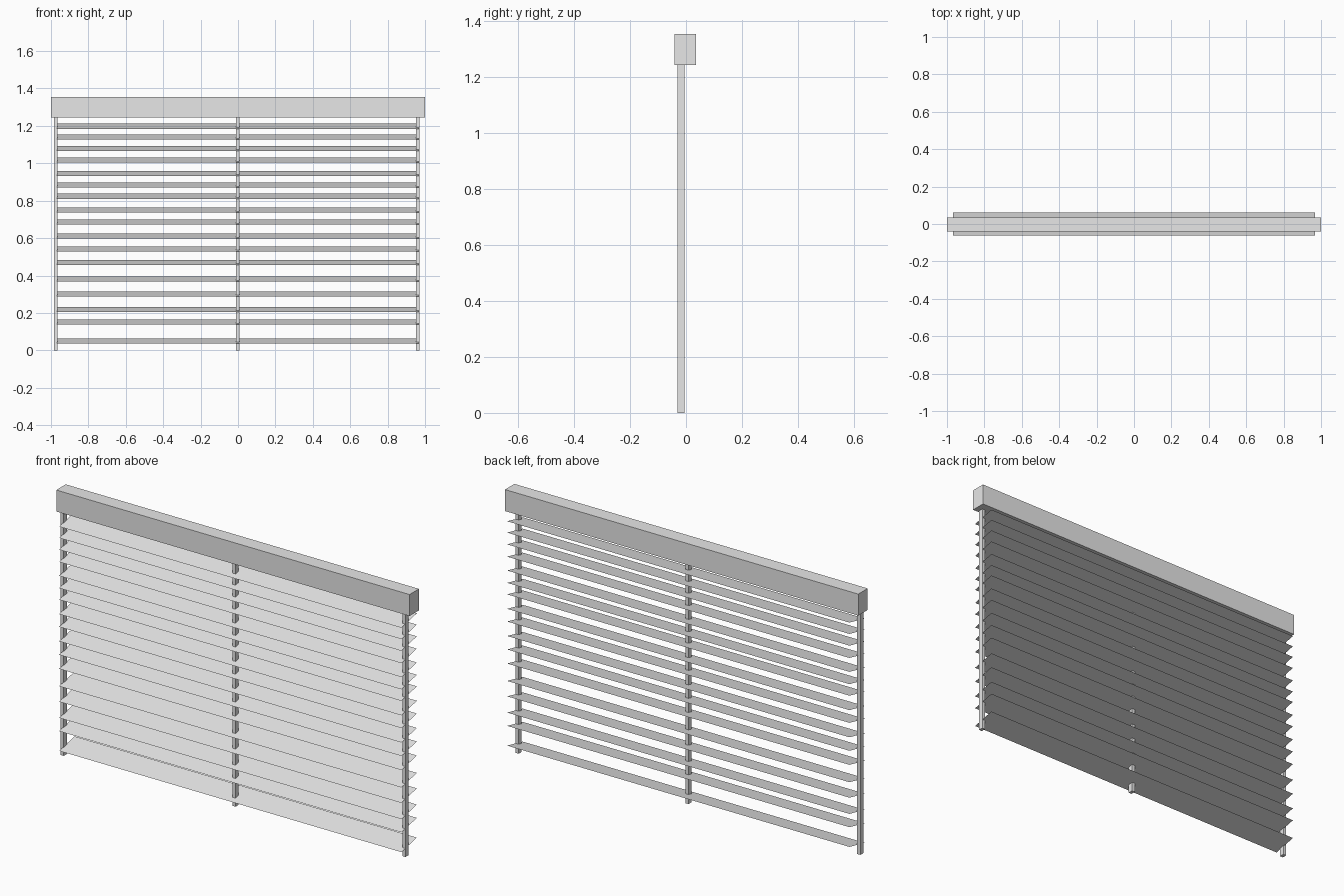
import bpy

if "Cube" in bpy.data.objects:
    bpy.data.objects.remove(bpy.data.objects["Cube"])

grey = bpy.data.materials.new("light grey")
grey.diffuse_color = (0.8, 0.8, 0.8, 1)
grey.use_nodes = True
grey.node_tree.nodes["Principled BSDF"].inputs["Base Color"].default_value = grey.diffuse_color


def add_mesh(name, verts, faces):
    me = bpy.data.meshes.new(name)
    me.from_pydata(verts, [], faces)
    me.materials.append(grey)
    ob = bpy.data.objects.new(name, me)
    bpy.context.collection.objects.link(ob)
    return ob


def add_box(name, x, y, z):
    verts = [(a, b, c) for c in z for b in y for a in x]
    faces = [(0, 2, 3, 1), (4, 5, 7, 6), (0, 1, 5, 4),
             (2, 6, 7, 3), (0, 4, 6, 2), (1, 3, 7, 5)]
    return add_box_mesh(name, verts, faces)


def add_box_mesh(name, verts, faces):
    return add_mesh(name, verts, faces)


# Head rail
add_box("head_rail", (-1, 1), (-0.041, 0.035), (1.245, 1.355))

# Vertical ladder tapes
for label, x in (("left", -0.974), ("middle", -0.001), ("right", 0.961)):
    add_box(label + "_ladder_tape", (x - 0.009, x + 0.009),
            (-0.031, -0.006), (0, 1.25))

# Thin tilted slats, front edge lower, unevenly spaced
heights = [1.198, 1.140, 1.080, 1.017, 0.946, 0.883, 0.824, 0.750, 0.685,
           0.611, 0.542, 0.470, 0.381, 0.302, 0.219, 0.151, 0.050]
W, D, H = 0.969, 0.0625, 0.0135
for i, z in enumerate(heights):
    add_mesh("slat_%02d" % (i + 1),
             [(-W, -D, z - H), (W, -D, z - H), (W, D, z + H), (-W, D, z + H)],
             [(0, 1, 2, 3)])
